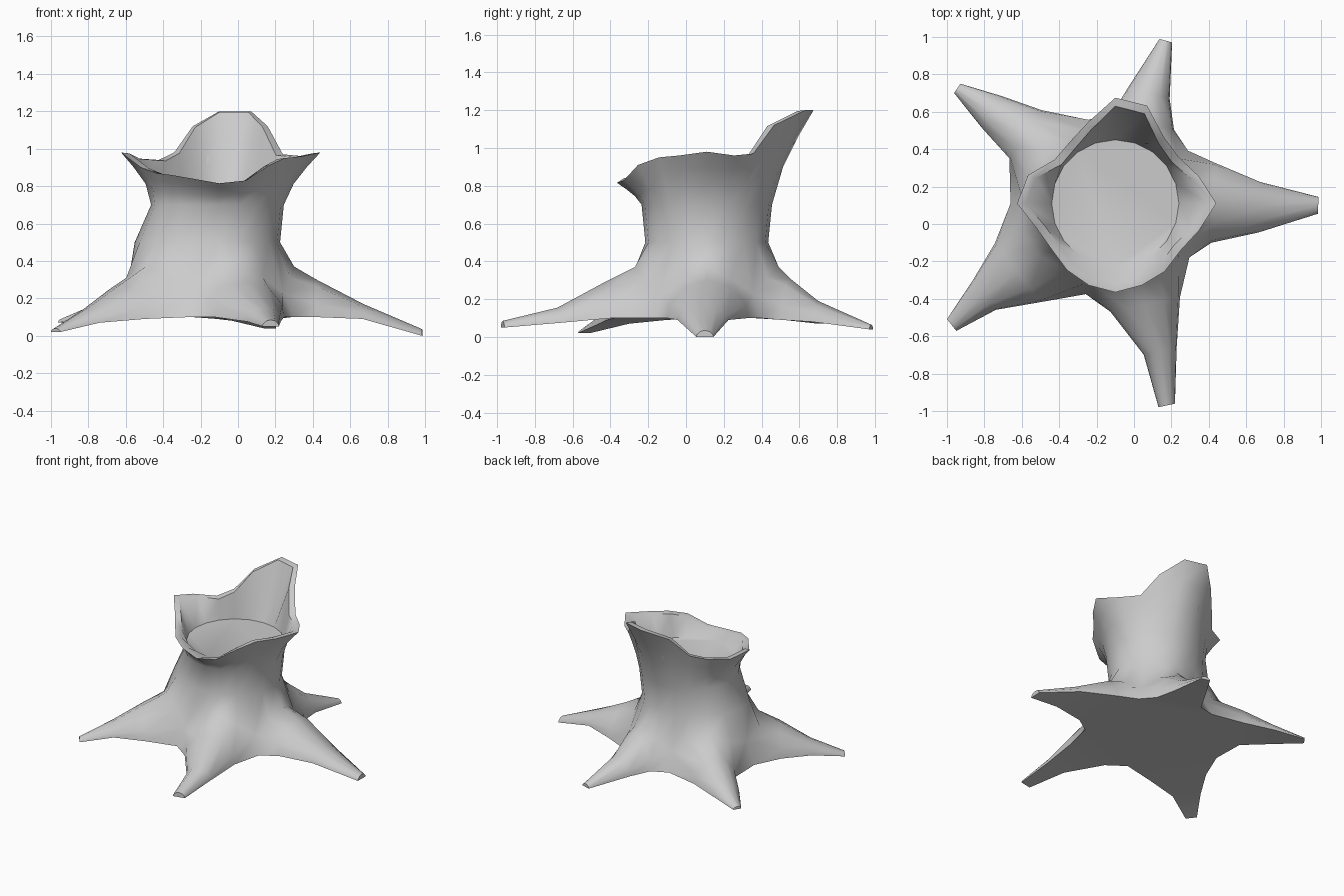
import bpy, bmesh
from math import cos, sin, radians
from mathutils import Vector

if "Cube" in bpy.data.objects:
    bpy.data.objects.remove(bpy.data.objects["Cube"])

CX, CY, N = -0.1, 0.11, 20          # trunk axis and column count
bm = bmesh.new()


def vert(x, y, z):
    return bm.verts.new((x, y, z))


def polar(k, r, z):
    a = radians(18 * k)
    return vert(CX + r * cos(a), CY + r * sin(a), z)


def bridge(a, b, closed=False):
    n = len(a)
    for i in range(n if closed else n - 1):
        j = (i + 1) % n
        bm.faces.new((a[i], a[j], b[j], b[i]))


def bulge(k):                        # left side of the trunk flares out
    return max(0, cos(radians(18 * k - 187))) ** 3


# Broken rim: radius and height for each column
rim_r = [.54, .47, .42, .44, .55, .565, .46, .41, .40, .49,
         .525, .44, .42, .44, .46, .475, .46, .45, .43, .47]
rim_z = [.98, .96, .97, 1.12, 1.2, 1.2, 1.12, .98, .94, .95,
         .98, .90, .87, .86, .84, .815, .83, .91, .95, .96]

# Base ring: crests over the roots, saddles in the valleys
valley_r = [.48, .47, .56, .51, .49]
base = []
for k in range(N):
    if k % 4 == 2:
        v = k // 4
        base.append(polar(k, valley_r[v] - .07, .27 if v == 2 else .23))
    else:
        base.append(polar(k, .40 + .13 * bulge(k), .37 if k % 4 == 0 else .31))
hem = [polar(4 * i + 2, valley_r[i], .1) for i in range(5)]

# Trunk wall up to the rim, then down the inside to the cut floor
rings = [base,
         [polar(k, .325 + .13 * bulge(k), .5) for k in range(N)],
         [polar(k, .345 + .02 * bulge(k), .7) for k in range(N)]]
for fr, fz in ((.25, .4), (.62, .72), (1, 1)):
    rings.append([polar(k, .35 + fr * (rim_r[k] - .35), .7 + fz * (rim_z[k] - .7))
                  for k in range(N)])
rings.append([polar(k, rim_r[k] - .045, rim_z[k] - .005) for k in range(N)])
rings.append([polar(k, .34, .78) for k in range(N)])
for a, b in zip(rings, rings[1:]):
    bridge(a, b, True)
bm.faces.new(rings[-1])

# Roots: sections of (x, y, half width, top z, bottom z)
roots = [
    [(.42, .115, .215, .30, .10), (.67, .09, .135, .17, .09), (.985, .1, .045, .035, .0)],
    [(.05, .55, .17, .31, .09), (.08, .70, .115, .19, .08), (.17, .98, .035, .065, .04)],
    [(-.58, .48, .155, .27, .10), (-.76, .60, .10, .17, .09), (-.945, .725, .03, .09, .07)],
    [(-.62, -.26, .20, .28, .09), (-.80, -.38, .10, .15, .07), (-.975, -.54, .04, .04, .02)],
    [(.06, -.43, .19, .29, .10), (.14, -.68, .09, .155, .075), (.175, -.97, .045, .085, .05)],
]
profile = [(-1, 0), (-.95, .35), (-.55, .83), (0, 1), (.55, .83), (.95, .35), (1, 0)]
center = vert(CX, CY, .1)
for i, sections in enumerate(roots):
    arch = [base[(4 * i + d) % N] for d in (-2, -1, 0, 1, 2)]
    prev = [hem[i - 1]] + arch + [hem[i]]
    bm.faces.new((center, hem[i - 1], hem[i]))
    d = Vector((sections[-1][0] - sections[0][0], sections[-1][1] - sections[0][1])).normalized()
    for x, y, w, zt, zb in sections:
        row = [vert(x - d.y * u * w, y + d.x * u * w, zb + h * (zt - zb)) for u, h in profile]
        bridge(prev, row)
        bm.faces.new((prev[0], prev[-1], row[-1], row[0]))
        prev = row
    bm.faces.new(prev)

bmesh.ops.recalc_face_normals(bm, faces=bm.faces[:])
mesh = bpy.data.meshes.new("tree_stump")
bm.to_mesh(mesh)
bm.free()
stump = bpy.data.objects.new("tree_stump", mesh)
bpy.context.collection.objects.link(stump)
bpy.context.view_layer.objects.active = stump
stump.select_set(True)
bpy.ops.object.shade_smooth_by_angle(angle=radians(55))
